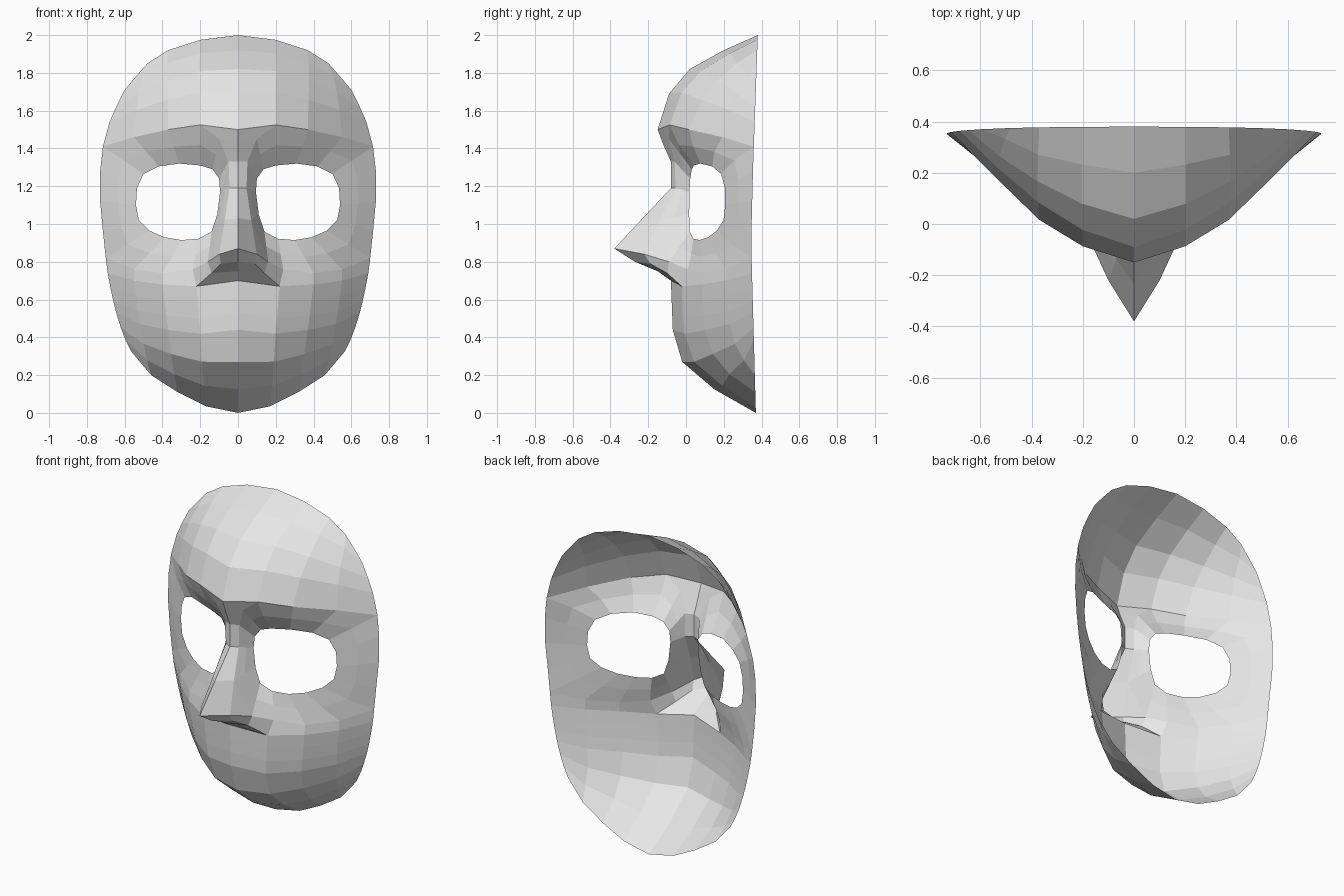
import bpy
import bmesh
from mathutils import Vector

cube = bpy.data.objects.get("Cube")
if cube:
    bpy.data.objects.remove(cube)


def lerp_table(table, z):
    """Piecewise linear lookup in (z, value) pairs sorted by z."""
    if z <= table[0][0]:
        return table[0][1]
    for (z0, a), (z1, b) in zip(table, table[1:]):
        if z <= z1:
            return a + (b - a) * (z - z0) / (z1 - z0)
    return table[-1][1]


# Outline of the left half as (x, z): crown, temple, cheek and jaw
crown = [(0, 2.0), (.2, 1.975), (.37, 1.92), (.48, 1.85), (.55, 1.77)]
temple = [(.55, 1.77), (.6, 1.71), (.645, 1.62), (.68, 1.54), (.715, 1.41)]
side = [(.73, 1.28), (.73, 1.12), (.715, .96), (.70, .82)]
jaw = [(.69, .74), (.675, .66), (.66, .59), (.645, .53), (.62, .45), (.595, .385), (.565, .325)]
chin = [(0, 0), (.17, .035), (.32, .11), (.46, .2), (.565, .325)]
width = sorted({(z, x) for x, z in crown + temple + side + jaw + chin})

# Depth down the middle of the face (without the nose) and along the rim
middle = [(0, .37), (.125, .15), (.27, -.02), (.44, -.07), (.70, -.08), (.80, -.03),
          (.92, 0), (1.3, .015), (1.5, -.15), (1.69, -.09), (1.82, .02), (1.92, .2), (2, .38)]
rim = [(0, .37), (.9, .345), (1.3, .355), (2, .38)]


def depth(x, z):
    w = lerp_table(width, z)
    t = min(x / w, 1) if w > 1e-6 else 1
    m, r = lerp_table(middle, z), lerp_table(rim, z)
    return m + (r - m) * t ** 1.8


bm = bmesh.new()
verts = {}


def vert(x, z, y=None):
    """Shared vertex at (x, z); the depth follows the face unless given."""
    key = (round(x, 4), round(z, 4))
    if key not in verts:
        verts[key] = bm.verts.new((x, depth(x, z) if y is None else y, z))
    return verts[key]


def face(*vs):
    bm.faces.new(vs)


def patch(top, bottom, left, right):
    """Grid of quads blended between four boundary lines."""
    top, bottom, left, right = ([Vector(p) for p in e] for e in (top, bottom, left, right))
    n, m = len(top) - 1, len(left) - 1
    grid = []
    for j in range(m + 1):
        v = j / m
        row = []
        for i in range(n + 1):
            u = i / n
            p = top[i] * (1 - v) + bottom[i] * v + left[j] * (1 - u) + right[j] * u
            p -= (top[0] * (1 - u) + top[n] * u) * (1 - v)
            p -= (bottom[0] * (1 - u) + bottom[n] * u) * v
            row.append(vert(p.x, p.y))
        grid.append(row)
    for j in range(m):
        for i in range(n):
            face(grid[j][i], grid[j][i + 1], grid[j + 1][i + 1], grid[j + 1][i])


# Nose: ridge, flank and underside
ridge = [vert(0, 1.5), vert(0, 1.42, -.12), vert(0, 1.33, -.08), vert(0, 1.19, -.08),
         vert(0, 1.03, -.23), vert(0, .87, -.38)]
brow_end = vert(.2, 1.525)
wing_base = vert(.16, .80, -.09)
flank = [brow_end, vert(.1, 1.45, -.09), vert(.05, 1.33, -.06), vert(.045, 1.19, -.055),
         vert(.07, 1.02, -.14), vert(.1, .84, -.22)]
for i in range(5):
    face(ridge[i], flank[i], flank[i + 1], ridge[i + 1])
face(flank[4], wing_base, flank[5])

lip = [(0, .70), (.22, .67), (.4, .68), (.55, .70), (.69, .74)]
under_mid = [ridge[5], vert(0, .80, -.27), vert(0, .75, -.15), vert(*lip[0])]
under_side = [flank[5], vert(.09, .79, -.19), vert(.14, .74, -.1), vert(*lip[1])]
for i in range(3):
    face(under_mid[i], under_side[i], under_side[i + 1], under_mid[i + 1])
face(flank[5], wing_base, under_side[2], under_side[1])

# Forehead, then mouth and chin
brow = [(0, 1.5), (.2, 1.525), (.37, 1.5), (.55, 1.46), (.715, 1.41)]
patch(crown, brow, [(0, z) for z in (2, 1.92, 1.82, 1.69, 1.5)], temple)
patch(lip, chin, [(0, z) for z in (.70, .62, .53, .44, .27, .125, 0)], jaw)

# Eye surround: rings from the brow, rim, cheek and nose flank to the eye opening
cheek = [(.55, .76), (.4, .74), (.24, .76)]
outer = [vert(*p) for p in brow[1:] + side + cheek]
outer += [wing_base] + flank[4:0:-1]
opening = [(.2, 1.31), (.31, 1.32), (.42, 1.305), (.5, 1.265), (.535, 1.19), (.54, 1.1),
           (.525, 1.02), (.47, .965), (.39, .93), (.3, .915), (.21, .922), (.14, .96),
           (.11, 1.05), (.095, 1.17), (.1, 1.24), (.135, 1.29)]
inner = [vert(*p) for p in opening]
between = []
for i, (a, b) in enumerate(zip(outer, inner)):
    mid = (a.co + b.co) / 2
    between.append(vert(mid.x, mid.z, mid.y if i > 10 else None))
for ring_a, ring_b in ((outer, between), (between, inner)):
    for i in range(16):
        k = (i + 1) % 16
        face(ring_a[i], ring_a[k], ring_b[k], ring_b[i])

# Cheek band joining the eye surround to the mouth
band_top = [wing_base] + [vert(*p) for p in cheek[::-1] + side[-1:]]
band_low = [under_side[2]] + [vert(*p) for p in lip[1:]]
for i in range(4):
    face(band_top[i], band_top[i + 1], band_low[i + 1], band_low[i])

# Turn every face to the front
bmesh.ops.recalc_face_normals(bm, faces=bm.faces)
if sum(f.normal.y * f.calc_area() for f in bm.faces) > 0:
    bmesh.ops.reverse_faces(bm, faces=bm.faces)

mesh = bpy.data.meshes.new("face_mask")
bm.to_mesh(mesh)
bm.free()
mask = bpy.data.objects.new("face_mask", mesh)
bpy.context.collection.objects.link(mask)

# Mirror the left half to the right
mirror = mask.modifiers.new("Mirror", 'MIRROR')
mirror.use_axis[0] = True
mirror.use_clip = True
mirror.merge_threshold = 0.001

grey = bpy.data.materials.new("light_grey")
grey.use_nodes = True
grey.diffuse_color = (.8, .8, .8, 1)
grey.node_tree.nodes["Principled BSDF"].inputs["Base Color"].default_value = (.8, .8, .8, 1)
mesh.materials.append(grey)
